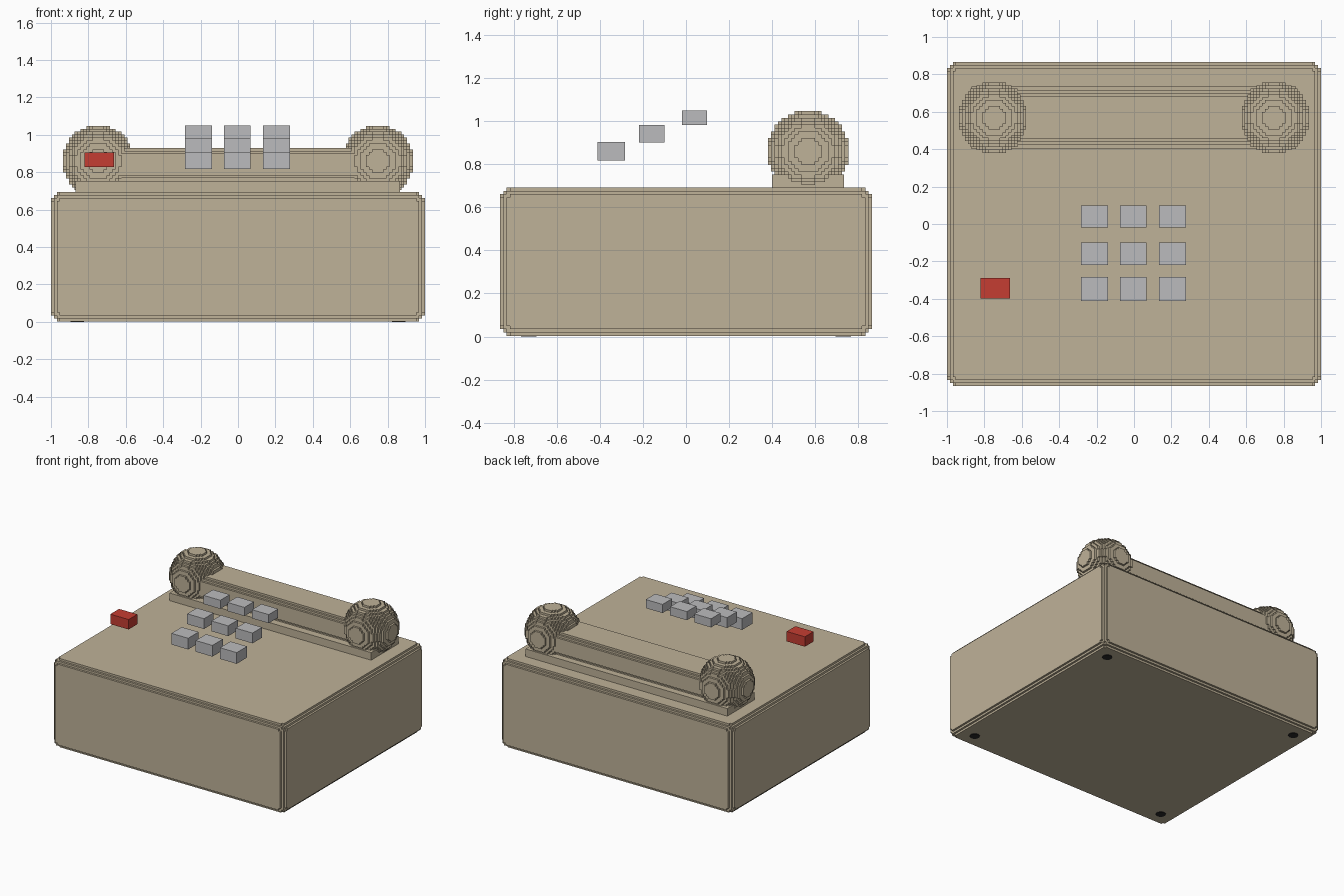
import bpy, bmesh, math
from mathutils import Vector

if "Cube" in bpy.data.objects:
    bpy.data.objects.remove(bpy.data.objects["Cube"], do_unlink=True)

STEP = 2 / 128  # size of one stair step


def material(name, r, g, b):
    m = bpy.data.materials.new(name)
    m.use_nodes = True
    m.diffuse_color = (r, g, b, 1)
    bsdf = m.node_tree.nodes["Principled BSDF"]
    bsdf.inputs["Base Color"].default_value = (r, g, b, 1)
    bsdf.inputs["Roughness"].default_value = 0.7
    return m


TAN = material("beige plastic", 0.52, 0.445, 0.315)
GREY = material("grey keys", 0.50, 0.50, 0.51)
RED = material("red key", 0.56, 0.047, 0.032)
DARK = material("dark rubber", 0.02, 0.02, 0.02)


def add_object(name, bm, mat):
    bmesh.ops.recalc_face_normals(bm, faces=bm.faces)
    mesh = bpy.data.meshes.new(name)
    bm.to_mesh(mesh)
    bm.free()
    mesh.materials.append(mat)
    obj = bpy.data.objects.new(name, mesh)
    bpy.context.collection.objects.link(obj)
    return obj


def stepped(name, axes, inside, mat):
    """Build the outer skin of all grid cells whose centre is inside."""
    def centre(cell):
        return [(axes[k][cell[k]] + axes[k][cell[k] + 1]) / 2 for k in range(3)]

    cells = {(i, j, k) for i in range(len(axes[0]) - 1)
             for j in range(len(axes[1]) - 1)
             for k in range(len(axes[2]) - 1) if inside(centre((i, j, k)))}
    bm = bmesh.new()
    verts = {}

    def vert(key):
        if key not in verts:
            verts[key] = bm.verts.new([axes[k][key[k]] for k in range(3)])
        return verts[key]

    for cell in cells:
        for a in range(3):
            b, c = (a + 1) % 3, (a + 2) % 3
            for side in (0, 1):
                near = list(cell)
                near[a] += 2 * side - 1
                if tuple(near) in cells:
                    continue
                loop = []
                for u, v in ((0, 0), (1, 0), (1, 1), (0, 1)):
                    key = list(cell)
                    key[a] += side
                    key[b] += u
                    key[c] += v
                    loop.append(vert(tuple(key)))
                bm.faces.new(loop if side else loop[::-1])
    return add_object(name, bm, mat)


def rounded_box(name, lo, hi, steps, mat):
    """Box whose edges are rounded off in small stairs."""
    axes = [[lo[k] + n * STEP for n in range(steps + 1)] +
            [hi[k] - n * STEP for n in range(steps, -1, -1)] for k in range(3)]
    r = steps * STEP

    def inside(p):
        gaps = [max(0, r - min(p[k] - lo[k], hi[k] - p[k])) for k in range(3)]
        return math.hypot(*gaps) <= r
    return stepped(name, axes, inside, mat)


def ball(name, centre, r, mat):
    n = math.ceil(r / STEP)
    axes = [[centre[k] + i * STEP for i in range(-n, n + 1)] for k in range(3)]
    c = Vector(centre)
    return stepped(name, axes, lambda p: (Vector(p) - c).length <= r, mat)


def box(name, lo, hi, mat):
    bm = bmesh.new()
    bmesh.ops.create_cube(bm, size=1)
    for v in bm.verts:
        v.co = [lo[k] + (v.co[k] + 0.5) * (hi[k] - lo[k]) for k in range(3)]
    return add_object(name, bm, mat)


# Main housing
rounded_box("housing", (-1, -0.865, 0.003), (1, 0.865, 0.693), 4, TAN)

# Cradle and the handset resting on it
box("cradle", (-0.87, 0.40, 0.68), (0.865, 0.735, 0.752), TAN)
rounded_box("handset_grip", (-0.72, 0.425, 0.752), (0.72, 0.715, 0.93), 4, TAN)
for side, x in (("right", -0.748), ("left", 0.748)):
    ball(f"handset_end_{side}", (x, 0.568, 0.86), 0.191, TAN)

# Keypad: three rows rising towards the back
rows = [("front", -0.412, -0.284, 0.818, 0.905),
        ("middle", -0.218, -0.100, 0.903, 0.983),
        ("back", -0.018, 0.098, 0.983, 1.05)]
for row, y0, y1, z0, z1 in rows:
    for i, x in enumerate((-0.212, -0.004, 0.205)):
        lo, hi = (x - 0.072, y0, z0), (x + 0.072, y1, z1)
        box(f"key_{row}_{i + 1}", lo, hi, GREY)

# Separate red key
box("red_key", (-0.82, -0.397, 0.828), (-0.663, -0.290, 0.905), RED)

# Four thin round feet
for sx in (-1, 1):
    for sy in (-1, 1):
        bm = bmesh.new()
        bmesh.ops.create_cone(bm, cap_ends=True, segments=16, radius1=0.036,
                              radius2=0.036, depth=0.006)
        bmesh.ops.translate(bm, verts=bm.verts,
                            vec=(sx * 0.86, sy * 0.73, 0.003))
        add_object(f"foot_{'left' if sx > 0 else 'right'}_"
                   f"{'back' if sy > 0 else 'front'}", bm, DARK)
